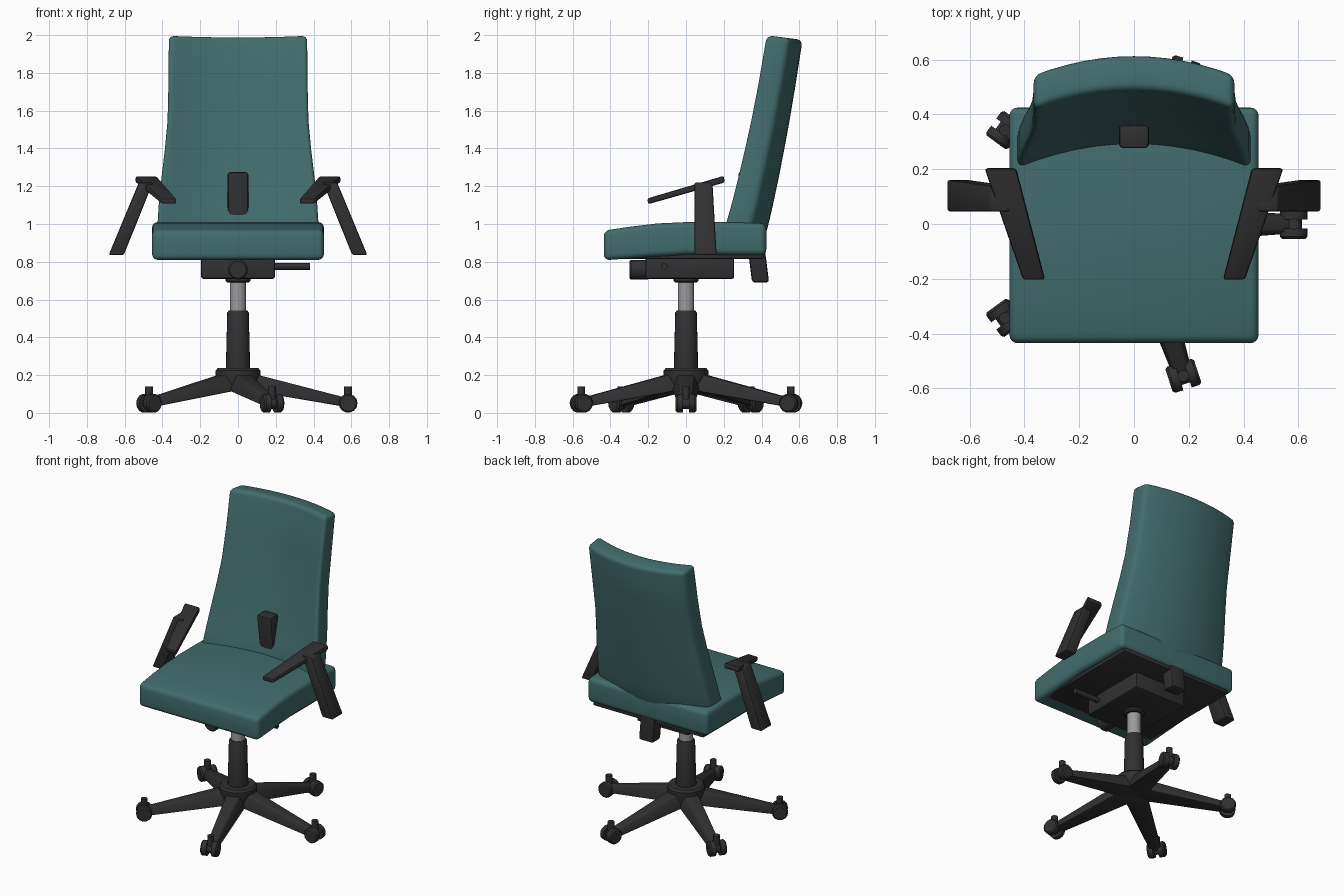
import bpy, bmesh
from math import radians, cos, sin, pi
from mathutils import Matrix, Vector

if "Cube" in bpy.data.objects:
    bpy.data.objects.remove(bpy.data.objects["Cube"])


def material(name, rgb):
    m = bpy.data.materials.new(name)
    m.diffuse_color = (*rgb, 1)
    m.use_nodes = True
    m.node_tree.nodes["Principled BSDF"].inputs["Base Color"].default_value = m.diffuse_color
    return m


TEAL = material("teal_fabric", (0.055, 0.15, 0.15))
DARK = material("dark_plastic", (0.03, 0.03, 0.032))
STEEL = material("steel", (0.33, 0.33, 0.34))


def finish(name, bm, mat, bevel=0.0, segments=2, limit=40):
    bmesh.ops.recalc_face_normals(bm, faces=bm.faces)
    me = bpy.data.meshes.new(name)
    bm.to_mesh(me)
    bm.free()
    me.materials.append(mat)
    ob = bpy.data.objects.new(name, me)
    bpy.context.collection.objects.link(ob)
    bpy.ops.object.select_all(action='DESELECT')
    bpy.context.view_layer.objects.active = ob
    ob.select_set(True)
    if bevel:
        b = ob.modifiers.new("bevel", 'BEVEL')
        b.width, b.segments = bevel, segments
        b.limit_method, b.angle_limit = 'ANGLE', radians(limit)
        bpy.ops.object.modifier_apply(modifier="bevel")
    bpy.ops.object.shade_smooth_by_angle(angle=radians(35))
    return ob


def loft(name, rings, mat, bevel=0.0, segments=2, matrix=None):
    """Skin a solid through rings that all have the same number of points."""
    bm = bmesh.new()
    vs = [[bm.verts.new(p) for p in ring] for ring in rings]
    n = len(vs[0])
    for a, b in zip(vs, vs[1:]):
        for i in range(n):
            j = (i + 1) % n
            bm.faces.new((a[i], a[j], b[j], b[i]))
    bm.faces.new(vs[0])
    bm.faces.new(vs[-1])
    if matrix:
        bm.transform(matrix)
    return finish(name, bm, mat, bevel, segments)


def rect(x0, x1, y0, y1, z):
    return [(x0, y0, z), (x1, y0, z), (x1, y1, z), (x0, y1, z)]


def box(name, x0, x1, y0, y1, z0, z1, mat, bevel=0.01):
    return loft(name, [rect(x0, x1, y0, y1, z0), rect(x0, x1, y0, y1, z1)], mat, bevel)


def lathe(name, profile, mat, sides=24, matrix=None):
    """Turn (radius, height) pairs around the local z axis."""
    rings = [[(r * cos(2 * pi * k / sides), r * sin(2 * pi * k / sides), z)
              for k in range(sides)] for r, z in profile]
    return loft(name, rings, mat, matrix=matrix)


# Seat cushion: side profile swept across x
seat = [(-.435, .965), (-.3, .985), (-.15, 1.003), (0, 1.01), (.2, 1.01), (.425, 1.003),
        (.425, .835), (0, .838), (-.2, .825), (-.435, .808)]
loft("seat", [[(x, y, z) for y, z in seat] for x in (-.455, .455)], TEAL, .03, 4)
box("seat_plate", -.42, .42, -.36, .41, .815, .85, DARK)

# Backrest: curved slab, sections of (z, half width, side front y, sag, thickness)
sections = [(.97, .428, .195, .085, .142), (1.1, .42, .232, .084, .138),
            (1.25, .405, .27, .082, .134), (1.4, .387, .305, .08, .131),
            (1.55, .373, .338, .077, .129), (1.75, .368, .377, .073, .128),
            (2.0, .366, .42, .07, .127)]
N = 12
us = [-1 + 2 * i / N for i in range(N + 1)]
rings = []
for z, w, y, sag, t in sections:
    front = [(u * w, sag * (1 - u * u)) for u in us]
    pts = front + [(x, d + t) for x, d in reversed(front)]
    rings.append([(x, y + d, z - .13 * d) for x, d in pts])
loft("backrest", rings, TEAL, .028, 4)

# Bar that carries the backrest
loft("back_support_bar", [rect(-.055, .055, .35, .44, .69),
                          rect(-.055, .055, .275, .365, 1.275)], DARK, .015)

# Armrests, one per side
for s, side in ((-1, "left"), (1, "right")):
    loft(f"{side}_arm_pad",
         [[(s * .545, .205, 1.22), (s * .43, .205, 1.22), (s * .43, .2, 1.255), (s * .545, .2, 1.255)],
          [(s * .405, -.2, 1.105), (s * .325, -.2, 1.105), (s * .325, -.205, 1.135), (s * .405, -.205, 1.135)]],
         DARK, .01)
    loft(f"{side}_arm_post",
         [[(s * .685, .045, .835), (s * .605, .045, .835), (s * .605, .162, .835), (s * .685, .162, .835)],
          [(s * .525, .045, 1.22), (s * .45, .045, 1.22), (s * .45, .14, 1.22), (s * .525, .14, 1.22)]],
         DARK, .01)

# Tilt mechanism with front knob and side lever
box("mechanism", -.195, .195, -.215, .255, .71, .825, DARK)
lathe("tension_knob", [(.044, 0), (.052, .008), (.052, .1)], DARK, 20,
      Matrix.Translation((0, -.3, .758)) @ Matrix.Rotation(-pi / 2, 4, 'X'))
lathe("lever", [(.018, 0), (.018, .2)], DARK, 12,
      Matrix.Translation((.18, -.115, .775)) @ Matrix.Rotation(pi / 2, 4, 'Y'))

# Gas column
lathe("column_collar", [(.055, .69), (.065, .698), (.065, .72)], DARK)
lathe("piston", [(.043, .5), (.043, .72)], STEEL)
lathe("column_sleeve", [(.064, .2), (.064, .25), (.057, .53), (.05, .542)], DARK)
lathe("base_hub", [(.1, .12), (.118, .195), (.118, .225), (.106, .238)], DARK)

# Five legs, each with a twin-wheel caster
for k in range(5):
    turn = Matrix.Rotation(k * 2 * pi / 5, 4, 'Z')

    def leg_ring(x, top, bot, z0, z1):
        return [(x, -bot, z0), (x, bot, z0), (x, top, z1), (x, -top, z1)]

    loft(f"leg_{k + 1}", [leg_ring(0, .045, .085, .125, .215),
                          leg_ring(.11, .042, .072, .11, .2),
                          leg_ring(.58, .026, .036, .03, .078)],
         DARK, .008, 2, turn)
    place = turn @ Matrix.Translation((.583, 0, 0))
    axle = place @ Matrix.Translation((0, 0, .051)) @ Matrix.Rotation(pi / 2, 4, 'X')
    for s, side in ((-1, "a"), (1, "b")):
        lathe(f"caster_wheel_{k + 1}{side}",
              [(.05, s * .016), (.05, s * .046), (.042, s * .055)], DARK, 14, axle)
    lathe(f"caster_axle_{k + 1}", [(.03, -.03), (.03, .03)], DARK, 12, axle)
    lathe(f"caster_stem_{k + 1}", [(.021, .05), (.021, .14)], DARK, 12, place)
